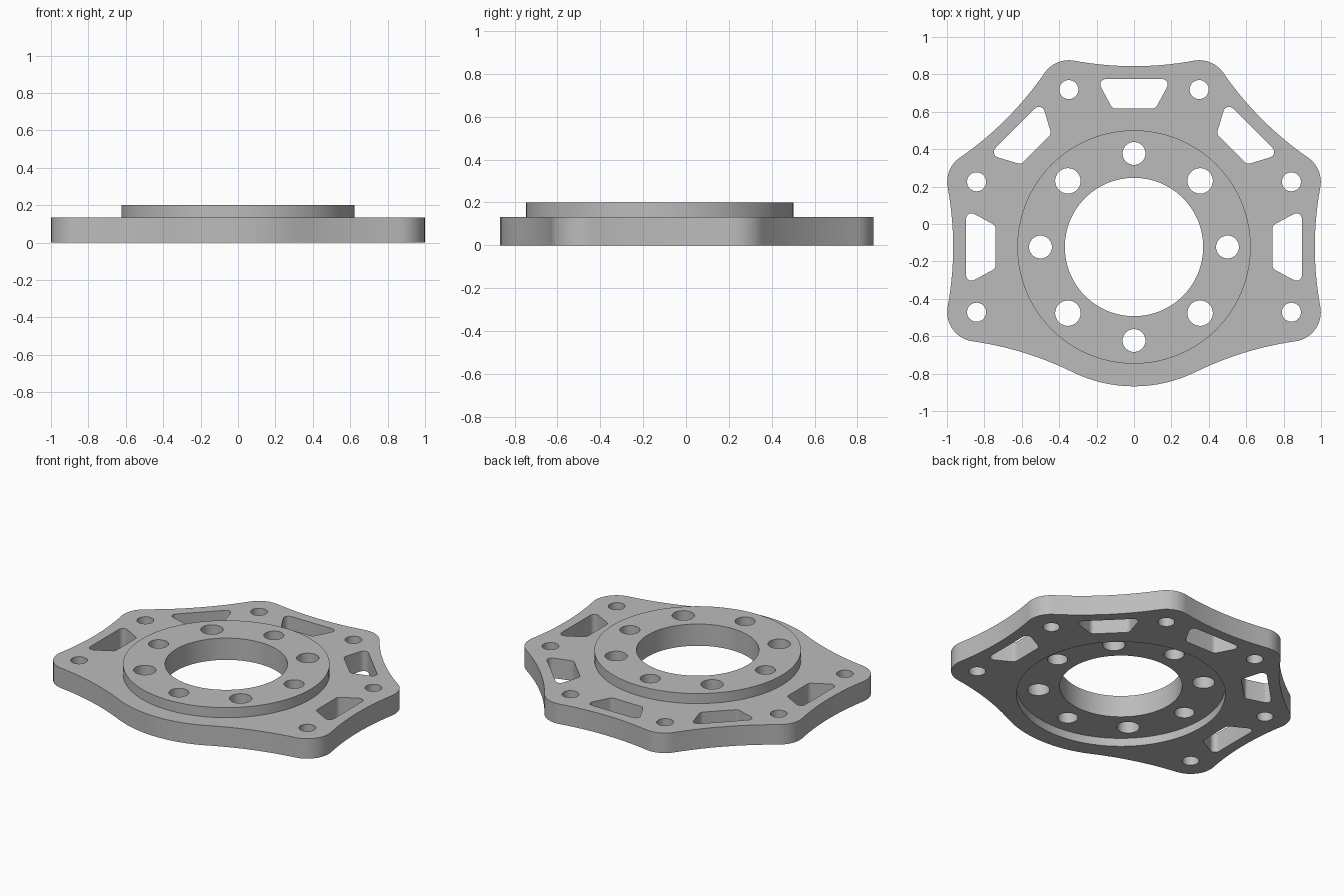
import bpy, bmesh
from math import sin, cos, tan, pi, radians, atan2
from mathutils import Vector, Matrix

cube = bpy.data.objects.get("Cube")
if cube:
    bpy.data.objects.remove(cube)

CENTRE = Vector((0, -0.123))
PLATE_TOP, BOSS_TOP, RECESS = 0.133, 0.2, 0.055
LUG_DIST, LUG_R, WAIST_R = 0.911, 0.157, 1.77

metal = bpy.data.materials.new("plain grey metal")
metal.use_nodes = True
grey = (0.5, 0.5, 0.5, 1)
metal.diffuse_color = grey
metal.node_tree.nodes["Principled BSDF"].inputs["Base Color"].default_value = grey


def polar(radius, degrees):
    a = radians(degrees)
    return Vector((radius * cos(a), radius * sin(a)))


def arc(centre, radius, start, end, steps):
    """Points along the shorter way from angle start to angle end."""
    sweep = (end - start + pi) % (2 * pi) - pi
    return [centre + radius * Vector((cos(start + sweep * i / steps), sin(start + sweep * i / steps)))
            for i in range(steps + 1)]


def angle(v):
    return atan2(v.y, v.x)


def waist_centre(c1, r1, c2, r2):
    """Centre of the hollow arc touching two circles, on the right of c1 to c2."""
    gap = c2 - c1
    d = gap.length
    a, b = r1 + WAIST_R, r2 + WAIST_R
    along = (a * a - b * b + d * d) / (2 * d)
    out = (a * a - along * along) ** 0.5
    u = gap / d
    return c1 + u * along + Vector((u.y, -u.x)) * out


def prism(bm, points, z0, z1):
    """Closed upright prism over an anticlockwise outline."""
    low = [bm.verts.new((p.x, p.y, z0)) for p in points]
    high = [bm.verts.new((p.x, p.y, z1)) for p in points]
    bm.faces.new(low[::-1])
    bm.faces.new(high)
    for i in range(len(points)):
        j = (i + 1) % len(points)
        bm.faces.new((low[i], low[j], high[j], high[i]))
    return high


def circle(centre, radius, n):
    return [centre + polar(radius, 360 * i / n) for i in range(n)]


def rounded(corners, radius):
    """Anticlockwise polygon with rounded corners."""
    out = []
    for i, p in enumerate(corners):
        a = (corners[i - 1] - p).normalized()
        b = (corners[(i + 1) % len(corners)] - p).normalized()
        half = a.angle(b) / 2
        c = p + (a + b).normalized() * radius / sin(half)
        t = radius / tan(half)
        out += arc(c, radius, angle(p + a * t - c), angle(p + b * t - c), 8)
    return out


def make(name, bm):
    mesh = bpy.data.meshes.new(name)
    bm.to_mesh(mesh)
    bm.free()
    obj = bpy.data.objects.new(name, mesh)
    mesh.materials.append(metal)
    bpy.context.collection.objects.link(obj)
    return obj


# Lobed plate: lugs and a wide bottom curve joined by hollow arcs
lug_angles = [-22.5 + 45 * i for i in range(6)]
discs = [(CENTRE + polar(LUG_DIST, a), LUG_R) for a in lug_angles] + [(CENTRE, 0.745)]
waists = [waist_centre(*discs[i], *discs[(i + 1) % len(discs)]) for i in range(len(discs))]
outline = []
for i, (c, r) in enumerate(discs):
    before, after = waists[i - 1], waists[i]
    outline += arc(c, r, angle(before - c), angle(after - c), 16)
    nxt = discs[(i + 1) % len(discs)][0]
    outline += arc(after, WAIST_R, angle(c - after), angle(nxt - after), 14)[1:-1]
bm = bmesh.new()
prism(bm, outline, 0, PLATE_TOP)
plate = make("flange_plate", bm)

# Raised boss with a small chamfer round the top
bm = bmesh.new()
rim = prism(bm, circle(CENTRE, 0.624, 128), 0.09, BOSS_TOP)
edges = [e for e in bm.edges if all(v in rim for v in e.verts)]
bmesh.ops.bevel(bm, geom=edges, offset=0.009, segments=1, affect='EDGES')
boss = make("raised_boss", bm)

# Openings: bore, bolt circle, lug holes, windows
bm = bmesh.new()
prism(bm, circle(CENTRE, 0.37, 96), -0.1, 0.3)
for i in range(8):
    prism(bm, circle(CENTRE + polar(0.5, 45 * i), 0.068 if i % 2 else 0.061, 40), -0.1, 0.3)
for a in lug_angles:
    prism(bm, circle(CENTRE + polar(LUG_DIST, a), 0.051, 32), -0.1, 0.3)
window = rounded([Vector(p) for p in ((0.2, 0.898), (-0.2, 0.898), (-0.115, 0.74), (0.115, 0.74))], 0.03)
for i in range(5):
    turn = Matrix.Rotation(radians(45 * i - 90), 2)
    prism(bm, [CENTRE + turn @ p for p in window], -0.1, 0.3)
openings = make("opening_cutter", bm)

# Shallow round recess underneath
bm = bmesh.new()
prism(bm, circle(CENTRE, 0.631, 128), -0.1, RECESS)
recess = make("recess_cutter", bm)

bpy.ops.object.select_all(action='DESELECT')
plate.select_set(True)
bpy.context.view_layer.objects.active = plate
for tool, how in ((boss, 'UNION'), (recess, 'DIFFERENCE'), (openings, 'DIFFERENCE')):
    mod = plate.modifiers.new(tool.name, 'BOOLEAN')
    mod.object, mod.operation, mod.solver = tool, how, 'EXACT'
    bpy.ops.object.modifier_apply(modifier=mod.name)
    bpy.data.objects.remove(tool)
bpy.ops.object.shade_smooth_by_angle(angle=radians(30))
